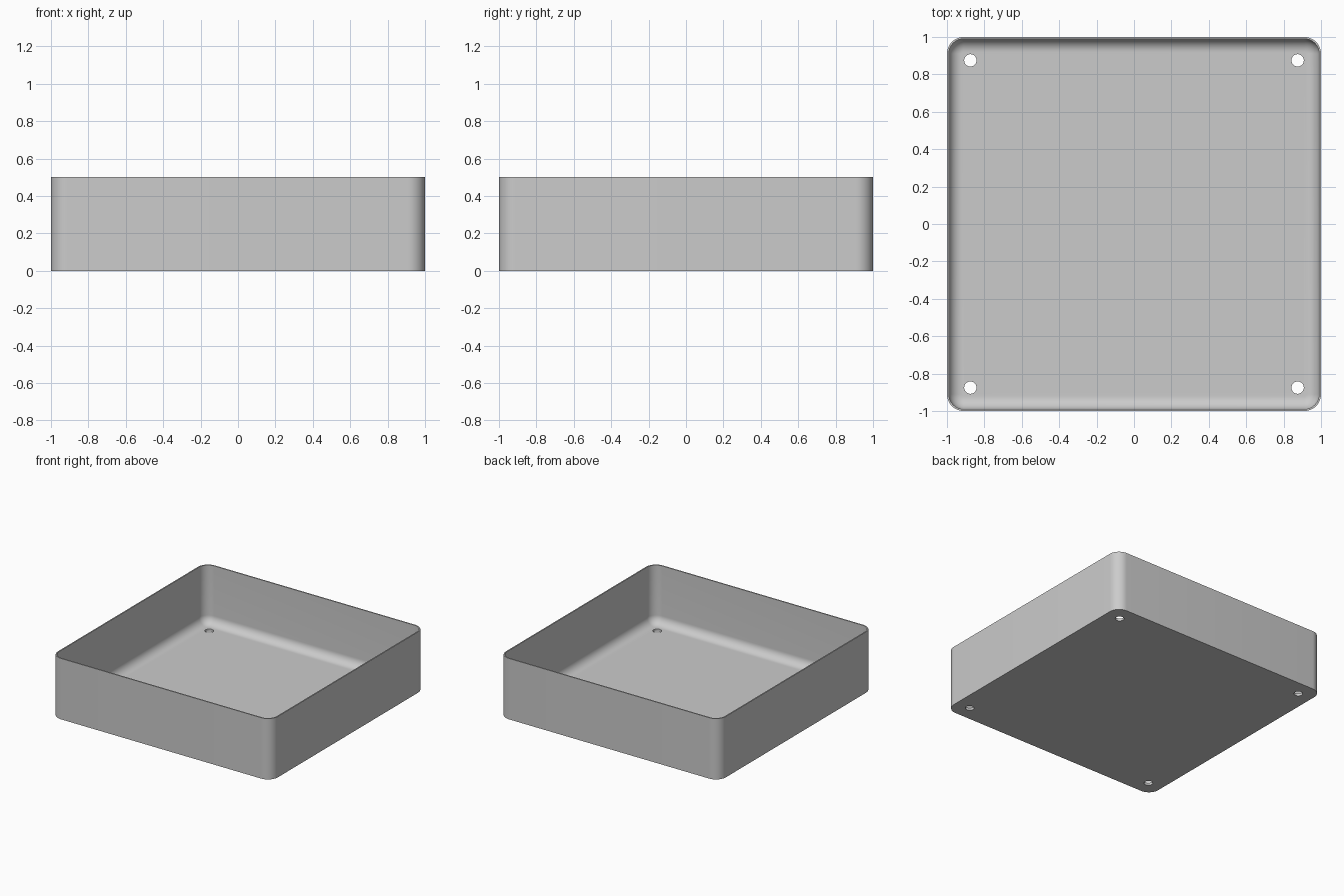
import bpy, bmesh
from math import sin, cos, pi, radians

cube = bpy.data.objects.get("Cube")
if cube:
    bpy.data.objects.remove(cube)

HEIGHT, WALL, FLOOR = 0.5, 0.01, 0.02
CORNER, FILLET = 0.09, 0.07
HOLE_POS, HOLE_R = 0.875, 0.033
ARC = 12

grey = bpy.data.materials.new("light grey")
grey.use_nodes = True
grey.diffuse_color = (0.6, 0.6, 0.6, 1)
grey.node_tree.nodes["Principled BSDF"].inputs["Base Color"].default_value = (0.6, 0.6, 0.6, 1)


def ring(bm, inset, z):
    """Rounded square, moved inward from the outer outline."""
    r = CORNER - inset
    c = 1 - CORNER
    verts = []
    for q, (sx, sy) in enumerate([(1, 1), (-1, 1), (-1, -1), (1, -1)]):
        for i in range(ARC + 1):
            a = (q + i / ARC) * pi / 2
            verts.append(bm.verts.new((sx * c + r * cos(a), sy * c + r * sin(a), z)))
    return verts


# Tray shell: outer wall, rim, inner wall, then the fillet down to the floor
profile = [(0, 0), (0, HEIGHT), (WALL, HEIGHT)]
for i in range(ARC + 1):
    a = i / ARC * pi / 2
    profile.append((WALL + FILLET * (1 - cos(a)), FLOOR + FILLET * (1 - sin(a))))

bm = bmesh.new()
rings = [ring(bm, *p) for p in profile]
for lo, hi in zip(rings, rings[1:]):
    for i in range(len(lo)):
        j = (i + 1) % len(lo)
        bm.faces.new((lo[i], lo[j], hi[j], hi[i]))
bm.faces.new(rings[0][::-1])
bm.faces.new(rings[-1])
bmesh.ops.recalc_face_normals(bm, faces=bm.faces)
mesh = bpy.data.meshes.new("tray")
bm.to_mesh(mesh)
bm.free()
mesh.materials.append(grey)
tray = bpy.data.objects.new("tray", mesh)
bpy.context.collection.objects.link(tray)

# Four corner holes through the floor
bm = bmesh.new()
for sx in (-1, 1):
    for sy in (-1, 1):
        made = bmesh.ops.create_cone(bm, cap_ends=True, segments=32, radius1=HOLE_R,
                                     radius2=HOLE_R, depth=0.2)
        bmesh.ops.translate(bm, verts=made["verts"], vec=(sx * HOLE_POS, sy * HOLE_POS, 0))
cut_mesh = bpy.data.meshes.new("hole_cutter")
bm.to_mesh(cut_mesh)
bm.free()
cut_mesh.materials.append(grey)
cutter = bpy.data.objects.new("hole_cutter", cut_mesh)
bpy.context.collection.objects.link(cutter)

cut = tray.modifiers.new("holes", 'BOOLEAN')
cut.operation = 'DIFFERENCE'
cut.solver = 'EXACT'
cut.object = cutter

# Apply the cut, drop the cutter and smooth the rounded areas
for o in bpy.context.selected_objects:
    o.select_set(False)
bpy.context.view_layer.objects.active = tray
tray.select_set(True)
bpy.ops.object.modifier_apply(modifier=cut.name)
bpy.data.objects.remove(cutter)
bpy.ops.object.shade_smooth_by_angle(angle=radians(30))
